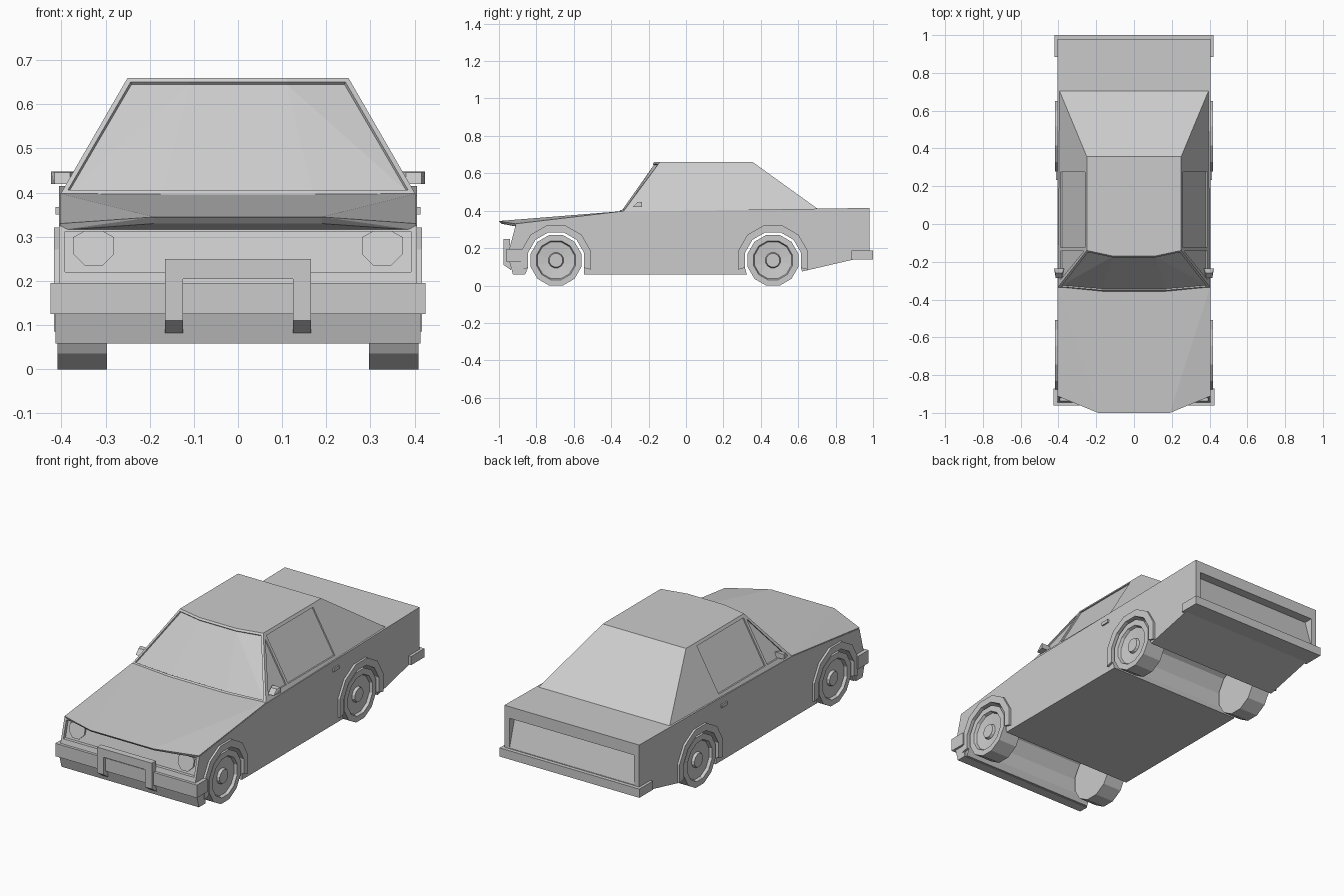
import bpy, bmesh, math
from mathutils import Vector

if "Cube" in bpy.data.objects:
    bpy.data.objects.remove(bpy.data.objects["Cube"])


def finish(name, bm):
    bmesh.ops.recalc_face_normals(bm, faces=bm.faces)
    me = bpy.data.meshes.new(name)
    bm.to_mesh(me)
    bm.free()
    ob = bpy.data.objects.new(name, me)
    bpy.context.collection.objects.link(ob)
    return ob


def prism(name, pts, x0, x1):
    """Extrude a (y, z) profile along x."""
    bm = bmesh.new()
    f = bm.faces.new([bm.verts.new((x0, y, z)) for y, z in pts])
    r = bmesh.ops.extrude_face_region(bm, geom=[f])
    bmesh.ops.translate(bm, vec=(x1 - x0, 0, 0),
                        verts=[v for v in r['geom'] if isinstance(v, bmesh.types.BMVert)])
    return finish(name, bm)


def box(name, x0, x1, y0, y1, z0, z1):
    return prism(name, [(y0, z0), (y1, z0), (y1, z1), (y0, z1)], x0, x1)


def hull_bm(pts):
    bm = bmesh.new()
    for p in pts:
        bm.verts.new(p)
    bmesh.ops.convex_hull(bm, input=bm.verts)
    bmesh.ops.dissolve_limit(bm, angle_limit=0.02, verts=bm.verts, edges=bm.edges)
    bmesh.ops.recalc_face_normals(bm, faces=bm.faces)
    return bm


def both(pts):
    return [(s * x, y, z) for x, y, z in pts for s in (-1, 1)]


def cut(ob, cutter):
    """Subtract the cutter, bake the result and drop the cutter."""
    m = ob.modifiers.new('cut', 'BOOLEAN')
    m.operation, m.solver, m.object = 'DIFFERENCE', 'EXACT', cutter
    cutter.hide_render = True
    bpy.context.view_layer.update()
    dg = bpy.context.evaluated_depsgraph_get()
    me = bpy.data.meshes.new_from_object(ob.evaluated_get(dg))
    ob.modifiers.clear()
    ob.data = me
    bpy.data.objects.remove(cutter)


AXLES = {'front': -0.695, 'rear': 0.465}
WZ = 0.135


def arc(yc, r):
    """Low-poly arch from the front foot over the wheel to the rear foot."""
    return [(yc + r * math.cos(math.radians(a)), WZ + r * math.sin(math.radians(a)))
            for a in range(195, -16, -30)]


# Lower body with wheel channels through its full width
f, r = AXLES['front'], AXLES['rear']
profile = [(-0.91, 0.325), (-0.945, 0.195), (-0.925, 0.06), (f - 0.165, 0.06)]
profile += arc(f, 0.155) + [(f + 0.15, 0.06), (r - 0.14, 0.06)]
profile += arc(r, 0.155) + [(r + 0.155, 0.075), (0.9, 0.14), (0.98, 0.14),
                            (0.98, 0.415), (-0.335, 0.395)]
body = prism('body', profile, -0.405, 0.405)
# Recessed tail panel and grille
cut(body, prism('tail_cutter', [(0.93, 0.352), (1.1, 0.352), (1.1, 0.19), (0.978, 0.19)], -0.375, 0.375))
cut(body, prism('grille_cutter', [(-0.895, 0.312), (-1.1, 0.312), (-1.1, 0.22), (-0.92, 0.22)], -0.392, 0.392))

# Pointed hood overhanging the grille
finish('hood', hull_bm(both([
    (0.19, -1.0, 0.345), (0.19, -0.985, 0.33), (0.403, -0.912, 0.33), (0.403, -0.905, 0.315),
    (0.403, -0.335, 0.398), (0.17, -0.355, 0.4), (0.403, -0.335, 0.38)])))

# Cabin with a bent, recessed windshield
bm = hull_bm(both([
    (0.11, -0.17, 0.66), (0.25, -0.14, 0.66), (0.25, 0.357, 0.66),
    (0.17, -0.357, 0.395), (0.403, -0.335, 0.395), (0.403, 0.725, 0.395)]))
glass = [q for q in bm.faces if q.normal.y < -0.5]
bmesh.ops.inset_region(bm, faces=glass, thickness=0.012, use_even_offset=True)
bmesh.ops.inset_region(bm, faces=glass, thickness=0.001, depth=-0.008, use_even_offset=True)
cabin = finish('cabin', bm)

# Recessed side windows
panes = [[(-0.125, 0.418), (0.275, 0.418), (0.275, 0.645), (-0.125, 0.645)],
         [(-0.295, 0.418), (-0.142, 0.418), (-0.142, 0.635)]]
for s in (-1, 1):
    for pane in panes:
        pts = [(s * (0.403 - 0.153 * (z - 0.395) / 0.265 + d), y, z)
               for y, z in pane for d in (-0.008, 0.03)]
        cut(cabin, finish('window_cutter', hull_bm(pts)))

# Bumpers and lower apron
box('front_bumper', -0.425, 0.425, -0.96, -0.87, 0.125, 0.195)
prism('front_apron', [(-0.945, 0.13), (-0.925, 0.058), (-0.87, 0.058), (-0.87, 0.13)], -0.413, 0.413)
box('rear_bumper', -0.42, 0.42, 0.885, 1.0, 0.14, 0.187)

# Push bar
box('push_bar_top', -0.165, 0.165, -0.975, -0.94, 0.205, 0.25)


def wheel(name, side, yc):
    """12-sided tyre with dished rim and hub, lathed around x."""
    bm = bmesh.new()
    rings = []
    for x, rad in [(0.297, 0.14), (0.409, 0.14), (0.409, 0.108), (0.394, 0.102),
                   (0.388, 0.042), (0.402, 0.037)]:
        rings.append([bm.verts.new((side * x, yc + rad * math.cos(math.radians(30 * k + 15)),
                                    WZ + rad * math.sin(math.radians(30 * k + 15))))
                      for k in range(12)])
    for a, b in zip(rings, rings[1:]):
        for k in range(12):
            j = (k + 1) % 12
            bm.faces.new((a[k], a[j], b[j], b[k]))
    bm.faces.new(rings[0])
    bm.faces.new(rings[-1])
    finish(name, bm)


for s, side in ((-1, 'left'), (1, 'right')):
    # Wheels and wheel arch flares
    for end, yc in AXLES.items():
        wheel(f'{end}_{side}_wheel', s, yc)
        prism(f'{end}_{side}_flare', arc(yc, 0.193) + arc(yc, 0.155)[::-1], s * 0.395, s * 0.417)
    # Push bar legs with angled feet
    prism(f'push_bar_{side}_leg', [(-0.975, 0.21), (-0.975, 0.11), (-0.935, 0.082), (-0.935, 0.21)],
          s * 0.125, s * 0.165)
    # Eight-sided headlights lying on the sloped grille
    light = []
    for k in range(8):
        a = math.radians(45 * k + 22.5)
        z = min(0.28 + 0.05 * math.sin(a), 0.314)
        y = -0.897 - (0.312 - z) * 0.27
        light += [(s * 0.327 + 0.05 * math.cos(a), y + d, z) for d in (-0.008, 0.01)]
    finish(f'{side}_headlight', hull_bm(light))
    # Mirrors and door handles
    finish(f'{side}_mirror', hull_bm([(s * x, y, z) for x, y, z in [
        (0.37, -0.235, 0.42), (0.37, -0.235, 0.448), (0.423, -0.235, 0.42), (0.423, -0.235, 0.448),
        (0.38, -0.285, 0.42), (0.415, -0.285, 0.42), (0.38, -0.26, 0.446), (0.415, -0.26, 0.446)]]))
    box(f'{side}_door_handle', s * 0.4, s * 0.413, 0.232, 0.28, 0.35, 0.368)
